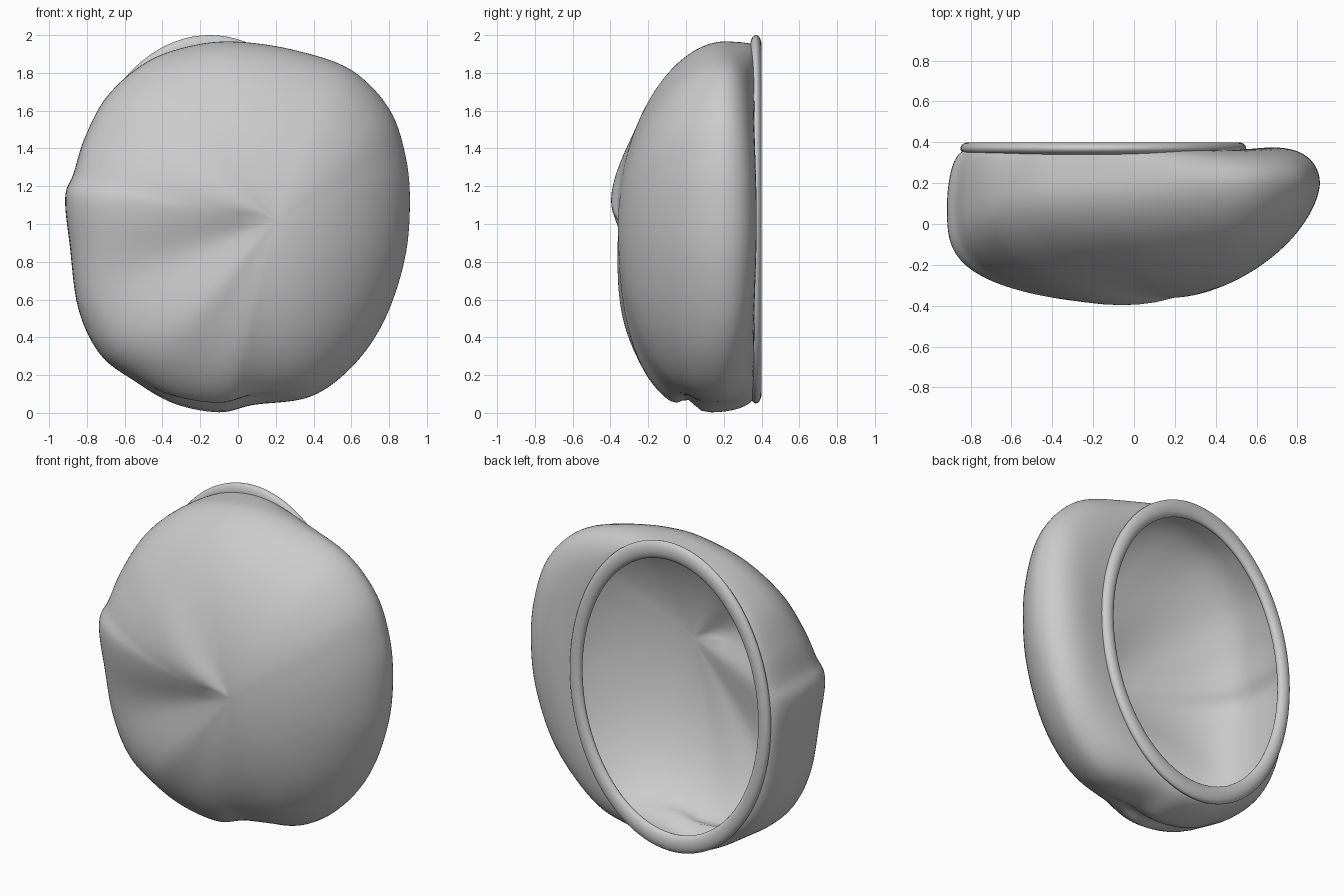
import bpy, bmesh, math
from mathutils import Vector

if "Cube" in bpy.data.objects:
    bpy.data.objects.remove(bpy.data.objects["Cube"])

APEX = Vector((0.2, -0.36, 1.02))     # where the folds of the crown meet
RX, RZ, CX, CZ, RY = 0.66, 0.92, -0.15, 1.025, 0.37   # rim centre line

# widest outline of the cap: x, z, depth y, roundness exponent
OUTLINE = [
    (0.91, 1.10, .20, 1.66), (0.887, 1.36, .20, 1.66), (0.80, 1.61, .20, 1.7),
    (0.60, 1.815, .20, 1.75), (0.31, 1.918, .20, 1.8), (0.00, 1.965, .20, 1.85),
    (-.24, 1.945, .20, 1.88), (-.48, 1.86, .18, 1.95), (-.69, 1.68, .15, 2.2),
    (-.81, 1.46, .11, 2.5), (-.87, 1.27, .09, 2.9), (-.915, 1.14, .08, 3.2),
    (-.89, 0.88, .10, 3.2), (-.845, .55, .11, 3.0), (-.73, .31, .12, 2.9),
    (-.55, .17, .12, 2.8), (-.34, .05, .13, 2.6), (-.10, .003, .13, 2.4),
    (0.08, .042, .15, 2.25), (0.38, .085, .17, 2.0), (0.60, .24, .18, 1.85),
    (0.77, .48, .20, 1.75), (0.88, .80, .20, 1.68)]


def closed_spline(pts, sub):
    """Catmull-Rom through a closed list of points."""
    out, n = [], len(pts)
    for i in range(n):
        a, b, c, d = (Vector(pts[(i + k) % n]) for k in (-1, 0, 1, 2))
        for j in range(sub):
            t = j / sub
            out.append(0.5 * (2 * b + (c - a) * t + (2 * a - 5 * b + 4 * c - d) * t * t
                              + (3 * b - a - 3 * c + d) * t ** 3))
    return out


def rim_point(ang):
    """Where a ray from the apex meets the rim ellipse."""
    dx, dz = math.cos(ang) / RX, math.sin(ang) / RZ
    ox, oz = (APEX.x - CX) / RX, (APEX.z - CZ) / RZ
    a, b, c = dx * dx + dz * dz, ox * dx + oz * dz, ox * ox + oz * oz - 1
    s = (-b + math.sqrt(b * b - a * c)) / a
    return APEX.x + s * math.cos(ang), APEX.z + s * math.sin(ang)


def bump(v, centre, width):
    return math.exp(-((v - centre) / width) ** 2)


def section(key):
    """One rib of the cap, apex to widest outline to rim."""
    x, z, y0, p = key
    ang = math.atan2(z - APEX.z, x - APEX.x)
    deg = math.degrees(ang) % 360
    rx, rz = rim_point(ang)
    pts, N, M = [], 26, 16
    for i in range(1, N + 1):
        u = i / N * math.pi / 2
        f, h = math.sin(u) ** (2 / p), max(0, math.cos(u)) ** (2 / p)
        mid = 6.75 * f * f * (1 - f)
        early = 6.75 * f * (1 - f) ** 2
        y = y0 + (APEX.y - y0) * h
        # raised folds with a hollow between them
        y += mid * (.04 * bump(deg, 200, 15) - .02 * bump(deg, 230, 10))
        y -= .045 * early * bump(deg, 155, 26)
        pts.append([APEX.x + (x - APEX.x) * f, y, APEX.z + (z - APEX.z) * f])
    for i in range(1, M + 1):
        u = i / M * math.pi / 2
        g = math.cos(u) ** .78 if i < M else 0
        # the overhanging side bulges back a little before meeting the rim
        y = y0 + (RY - .008 - y0) * math.sin(u)
        y += .035 * max(0, math.cos(ang)) ** 2 * math.sin(2 * u)
        pts.append([rx + (x - rx) * g, y, rz + (z - rz) * g])
    # crease running under the lower edge
    for q in pts:
        q[2] += .055 * bump(q[1], .01, .05) * bump(q[0], -.15, .3) * bump(q[2], 0, .2)
    return pts


# soft cap shell
bm = bmesh.new()
tip = bm.verts.new(APEX)
ribs = [[bm.verts.new(q) for q in section(k)] for k in closed_spline(OUTLINE, 7)]
for a, b in zip(ribs, ribs[1:] + ribs[:1]):
    bm.faces.new((tip, b[0], a[0]))
    for i in range(len(a) - 1):
        bm.faces.new((a[i], b[i], b[i + 1], a[i + 1]))
bmesh.ops.recalc_face_normals(bm, faces=bm.faces)
for f in bm.faces:
    f.smooth = True
mesh = bpy.data.meshes.new("cap_shell")
bm.to_mesh(mesh)
bm.free()
shell = bpy.data.objects.new("cap_shell", mesh)
bpy.context.collection.objects.link(shell)

# rolled oval rim around the opening
bpy.ops.mesh.primitive_torus_add(major_segments=96, minor_segments=20,
                                 major_radius=1, minor_radius=0.06,
                                 location=(CX, RY, CZ), rotation=(math.pi / 2, 0, 0))
rim = bpy.context.object
rim.name = "rim_band"
rim.scale = (RX, RZ, 0.5)
bpy.ops.object.shade_smooth()
